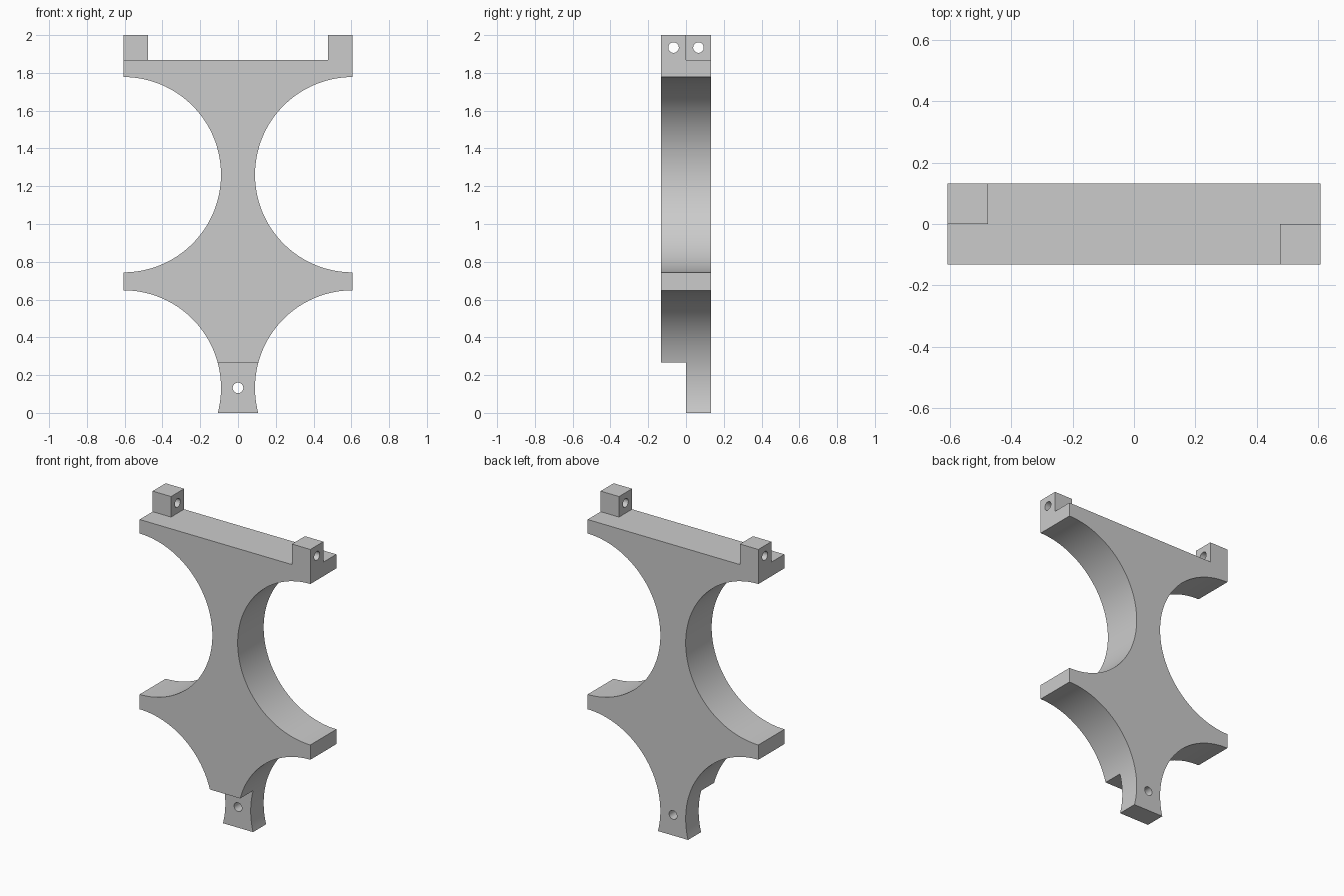
import bpy
import bmesh
from math import sin, cos, pi, asin, radians
from mathutils import Matrix, Vector

cube = bpy.data.objects.get("Cube")
if cube:
    bpy.data.objects.remove(cube, do_unlink=True)

HALF_W, HALF_D = 0.607, 0.132      # half width and half depth of the bracket
SHELF, TAB = 1.868, 0.131          # top shelf height, tab width
UPPER, LOWER, R = 1.261, 0.132, 0.517   # scoop centres and radius
HOLE = 0.028
STEP = 0.267                       # height of the foot tongue

grey = bpy.data.materials.new("plain grey")
grey.use_nodes = True
colour = (0.6, 0.6, 0.6, 1)
grey.diffuse_color = colour
grey.node_tree.nodes["Principled BSDF"].inputs["Base Color"].default_value = colour


def make_object(name, bm):
    bmesh.ops.recalc_face_normals(bm, faces=bm.faces)
    mesh = bpy.data.meshes.new(name)
    bm.to_mesh(mesh)
    bm.free()
    mesh.materials.append(grey)
    obj = bpy.data.objects.new(name, mesh)
    bpy.context.collection.objects.link(obj)
    return obj


def box(name, low, high):
    low, high = Vector(low), Vector(high)
    bm = bmesh.new()
    bmesh.ops.create_cube(bm, size=1, matrix=Matrix.Translation((low + high) / 2)
                          @ Matrix.Diagonal((*(high - low), 1)))
    return make_object(name, bm)


def rod(name, centre, axis):
    bm = bmesh.new()
    turn = Matrix.Rotation(pi / 2, 4, axis)
    bmesh.ops.create_cone(bm, cap_ends=True, segments=32, radius1=HOLE, radius2=HOLE,
                          depth=0.5, matrix=Matrix.Translation(centre) @ turn)
    return make_object(name, bm)


def scoop(centre_z, start, end, steps):
    """Arc on the +x side, listed from bottom to top."""
    angles = [start + (end - start) * i / steps for i in range(steps + 1)]
    return [(HALF_W - R * cos(a), centre_z + R * sin(a)) for a in angles]


# Outline: right half from the foot to the tab tops, then mirrored
right = scoop(LOWER, -asin(LOWER / R), pi / 2, 40)
right += scoop(UPPER, -pi / 2, pi / 2, 64)
right.append((HALF_W, 2))
outline = right + [(-x, z) for x, z in reversed(right)]

bm = bmesh.new()
face = bm.faces.new([bm.verts.new((x, -HALF_D, z)) for x, z in outline])
grown = bmesh.ops.extrude_face_region(bm, geom=[face])
bmesh.ops.translate(bm, vec=(0, 2 * HALF_D, 0),
                    verts=[v for v in grown["geom"] if isinstance(v, bmesh.types.BMVert)])
body = make_object("bracket_body", bm)

# Cutters: shelf, the empty corner beside each tab, foot step, pin holes
inner = HALF_W - TAB
tab_z = (SHELF + 2) / 2
cutters = [
    box("shelf_cutter", (-inner, -1, SHELF), (inner, 1, 3)),
    box("right_corner_cutter", (-1, -1, SHELF), (-0.3, 0, 3)),
    box("left_corner_cutter", (0.3, 0, SHELF), (1, 1, 3)),
    box("foot_step_cutter", (-0.3, -1, -1), (0.3, 0, STEP)),
    rod("right_tab_hole_cutter", (-HALF_W, HALF_D / 2, tab_z), 'Y'),
    rod("left_tab_hole_cutter", (HALF_W, -HALF_D / 2, tab_z), 'Y'),
    rod("foot_hole_cutter", (0, 0.1, LOWER), 'X'),
]
for cutter in cutters:
    cutter.hide_render = True
    cut = body.modifiers.new(cutter.name, 'BOOLEAN')
    cut.operation = 'DIFFERENCE'
    cut.solver = 'EXACT'
    cut.object = cutter

# Bake the cuts and drop the cutters
bpy.context.view_layer.update()
graph = bpy.context.evaluated_depsgraph_get()
baked = bpy.data.meshes.new_from_object(body.evaluated_get(graph))
body.modifiers.clear()
body.data = baked
for cutter in cutters:
    bpy.data.objects.remove(cutter, do_unlink=True)

# Smooth scoops and holes, crisp edges
bpy.ops.object.select_all(action='DESELECT')
body.select_set(True)
bpy.context.view_layer.objects.active = body
bpy.ops.object.shade_smooth_by_angle(angle=radians(30))
